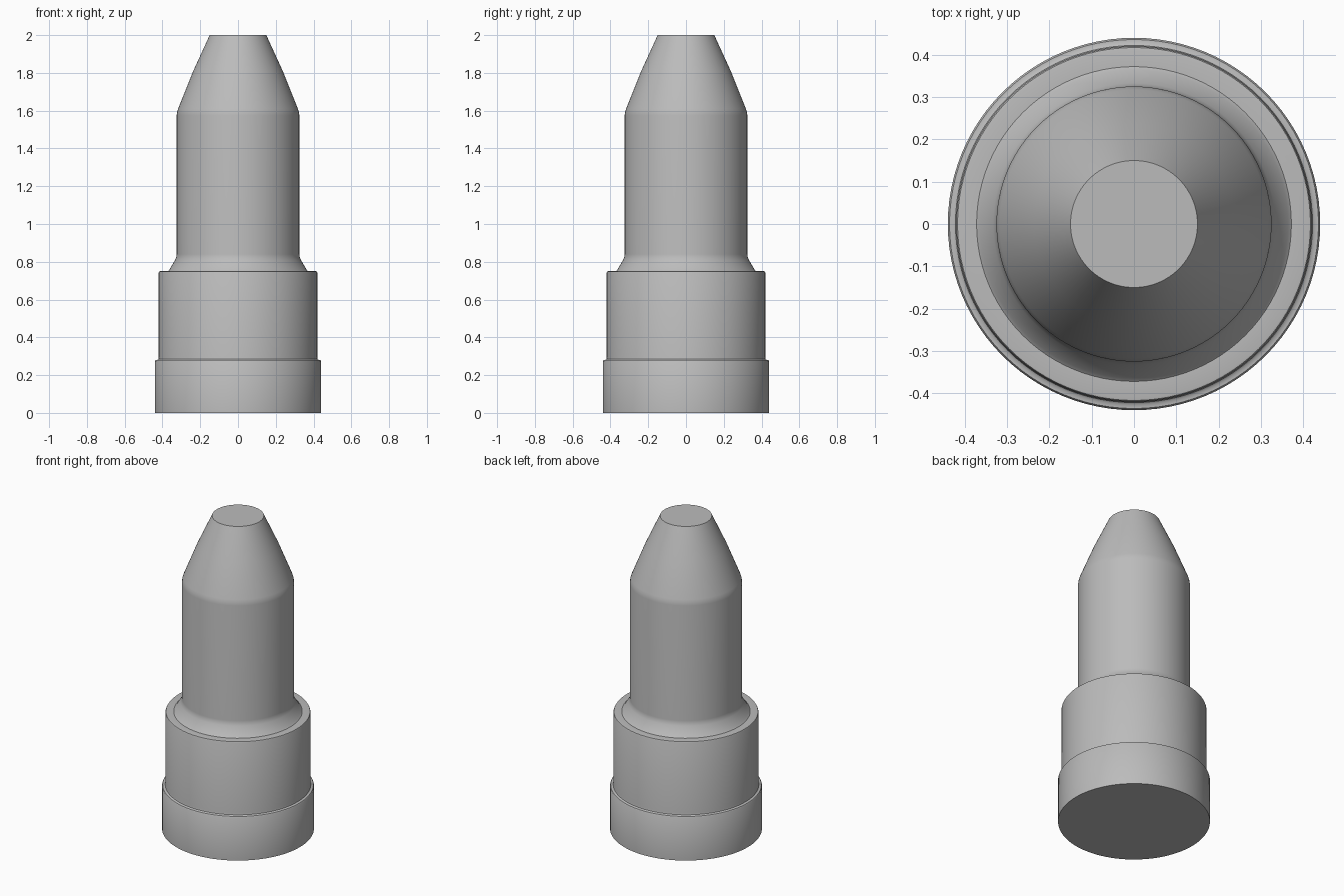
import bpy
import bmesh
import math

cube = bpy.data.objects.get("Cube")
if cube:
    bpy.data.objects.remove(cube, do_unlink=True)

SEGMENTS = 96

# Plain grey material
grey = bpy.data.materials.new("plain_grey")
grey.use_nodes = True
colour = (0.5, 0.5, 0.5, 1)
grey.diffuse_color = colour
grey.node_tree.nodes["Principled BSDF"].inputs["Base Color"].default_value = colour

# Half outlines as (radius, height), from the bottom axis to the top axis
base_collar = [(0, 0), (0.44, 0), (0.44, 0.274), (0.436, 0.28), (0.427, 0.28)]
sleeve = [(0.422, 0.284), (0.42, 0.295), (0.42, 0.743), (0.417, 0.749), (0.412, 0.75)]
flared_neck = [(0.372, 0.75), (0.364, 0.757), (0.333, 0.81), (0.327, 0.825), (0.325, 0.84)]
shaft = [(0.325, 1.575), (0.322, 1.594), (0.317, 1.61)]
tapered_tip = [(0.237, 1.81), (0.15, 2), (0, 2)]
profile = base_collar + sleeve + flared_neck + shaft + tapered_tip


def lathe(name, outline, material):
    """Turn a half outline around the z axis into a closed solid."""
    bm = bmesh.new()
    points = [bm.verts.new((r, 0, z)) for r, z in outline]
    edges = [bm.edges.new(pair) for pair in zip(points, points[1:])]
    bmesh.ops.spin(bm, geom=points + edges, cent=(0, 0, 0), axis=(0, 0, 1),
                   angle=math.tau, steps=SEGMENTS, use_duplicate=False)
    bmesh.ops.remove_doubles(bm, verts=bm.verts, dist=0.0005)
    bmesh.ops.recalc_face_normals(bm, faces=bm.faces)
    mesh = bpy.data.meshes.new(name)
    bm.to_mesh(mesh)
    bm.free()
    mesh.materials.append(material)
    obj = bpy.data.objects.new(name, mesh)
    bpy.context.collection.objects.link(obj)
    return obj


# Stepped pin with a conical tip
pin = lathe("stepped_pin", profile, grey)
bpy.ops.object.select_all(action="DESELECT")
pin.select_set(True)
bpy.context.view_layer.objects.active = pin
bpy.ops.object.shade_smooth_by_angle(angle=math.radians(40))
